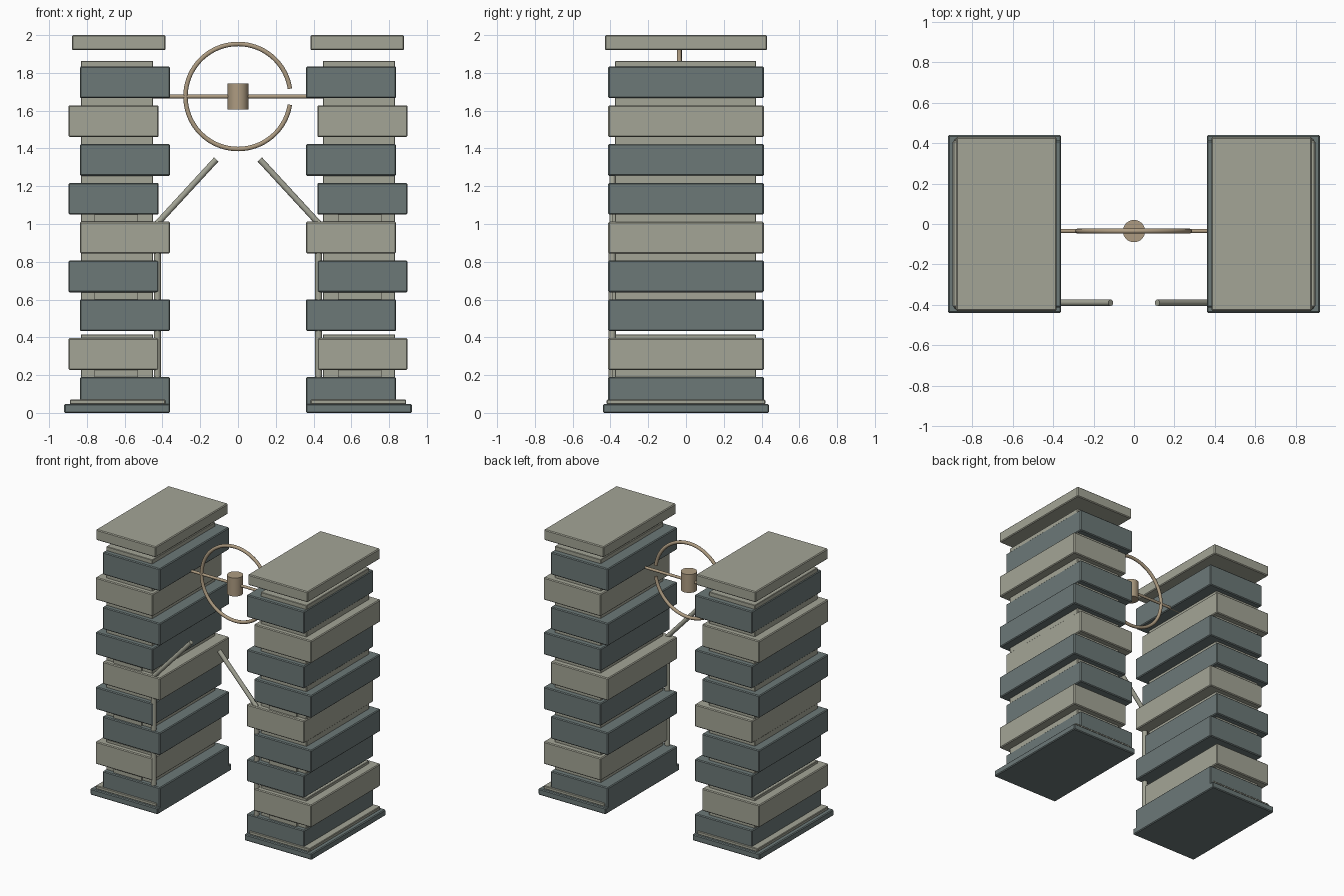
import bpy, math
from mathutils import Vector

if "Cube" in bpy.data.objects:
    bpy.data.objects.remove(bpy.data.objects["Cube"])


def material(name, rgb):
    m = bpy.data.materials.new(name)
    m.diffuse_color = (*rgb, 1)
    m.use_nodes = True
    m.node_tree.nodes["Principled BSDF"].inputs["Base Color"].default_value = m.diffuse_color
    return m


STONE = material("pale_stone", (0.37, 0.375, 0.305))
SLATE = material("dark_slate", (0.15, 0.19, 0.187))
BRONZE = material("bronze", (0.42, 0.33, 0.22))


def box(name, x, y, z, mat, bevel=0.006):
    """Bevelled box from (min, max) ranges."""
    bpy.ops.mesh.primitive_cube_add(size=1, location=[(a + b) / 2 for a, b in (x, y, z)])
    o = bpy.context.object
    o.name = name
    o.scale = [b - a for a, b in (x, y, z)]
    bpy.ops.object.transform_apply(location=False, rotation=False, scale=True)
    o.data.materials.append(mat)
    if bevel:
        m = o.modifiers.new("bevel", 'BEVEL')
        m.width, m.segments = bevel, 1
    return o


def rod(name, a, b, r, mat, sides=16):
    """Cylinder between two points."""
    a, b = Vector(a), Vector(b)
    bpy.ops.mesh.primitive_cylinder_add(vertices=sides, radius=r, depth=(b - a).length,
                                        location=(a + b) / 2)
    o = bpy.context.object
    o.name = name
    o.rotation_euler = (b - a).to_track_quat('Z', 'Y').to_euler()
    o.data.materials.append(mat)
    bpy.ops.object.shade_smooth_by_angle()
    return o


# block order from the bottom: shifted outward?, material
BLOCKS = [(0, SLATE), (1, STONE), (0, SLATE), (1, SLATE), (0, STONE),
          (1, SLATE), (0, SLATE), (1, STONE), (0, SLATE)]
STEP, HEIGHT, START = 0.2055, 0.168, 0.022

for side, s in (("left", -1), ("right", 1)):
    def span(near, far):
        return tuple(sorted((s * near, s * far)))

    # stepped base and floating cap
    box(side + "_base", span(0.36, 0.92), (-0.44, 0.44), (0, 0.047), SLATE)
    box(side + "_base_rim", span(0.385, 0.89), (-0.42, 0.42), (0.045, 0.07), STONE, 0.004)
    box(side + "_cap", span(0.383, 0.88), (-0.43, 0.43), (1.92, 2.0), STONE)

    # staggered blocks with a thin spacer above each
    for i, (out, mat) in enumerate(BLOCKS):
        z = START + i * STEP
        top = z + HEIGHT
        x = span(0.42, 0.897) if out else span(0.36, 0.837)
        box(f"{side}_block_{i + 1}", x, (-0.412, 0.412), (z, top), mat)
        spacer_top = top + (0.02 if i == 1 else 0.03 if i == 8 else STEP - HEIGHT + 0.005)
        box(f"{side}_spacer_{i + 1}", span(0.45, 0.832), (-0.375, 0.37),
            (top - 0.01, spacer_top), STONE, 0.003)
        # small front inset strip in every other lower gap
        if i in (0, 2, 4):
            box(f"{side}_gap_strip_{i + 1}", span(0.53, 0.76), (-0.39, -0.36),
                (top - 0.01, top + 0.04), STONE, 0)

    # corner post and slanted arm
    rod(side + "_post", (s * 0.427, -0.39, 0.06), (s * 0.427, -0.39, 1.0), 0.019, STONE)
    rod(side + "_arm", (s * 0.43, -0.39, 1.0), (s * 0.115, -0.39, 1.342), 0.016, STONE)

# cross bar and hub
Y, Z = -0.035, 1.675
rod("cross_bar", (-0.45, Y, Z), (0.45, Y, Z), 0.01, BRONZE)
rod("hub", (0, Y, Z - 0.069), (0, Y, Z + 0.069), 0.055, BRONZE, 32)

# open ring: bevelled curve with a gap on the right
curve = bpy.data.curves.new("open_ring", 'CURVE')
curve.dimensions = '3D'
curve.bevel_depth, curve.bevel_resolution, curve.use_fill_caps = 0.0125, 3, True
spline = curve.splines.new('POLY')
N = 72
spline.points.add(N)
for i, p in enumerate(spline.points):
    a = math.radians(8.5 + (360 - 17.5) * i / N)
    p.co = (0.278 * math.cos(a), Y, Z + 0.278 * math.sin(a), 1)
spline.use_smooth = True
curve.materials.append(BRONZE)
ring = bpy.data.objects.new("open_ring", curve)
bpy.context.collection.objects.link(ring)
